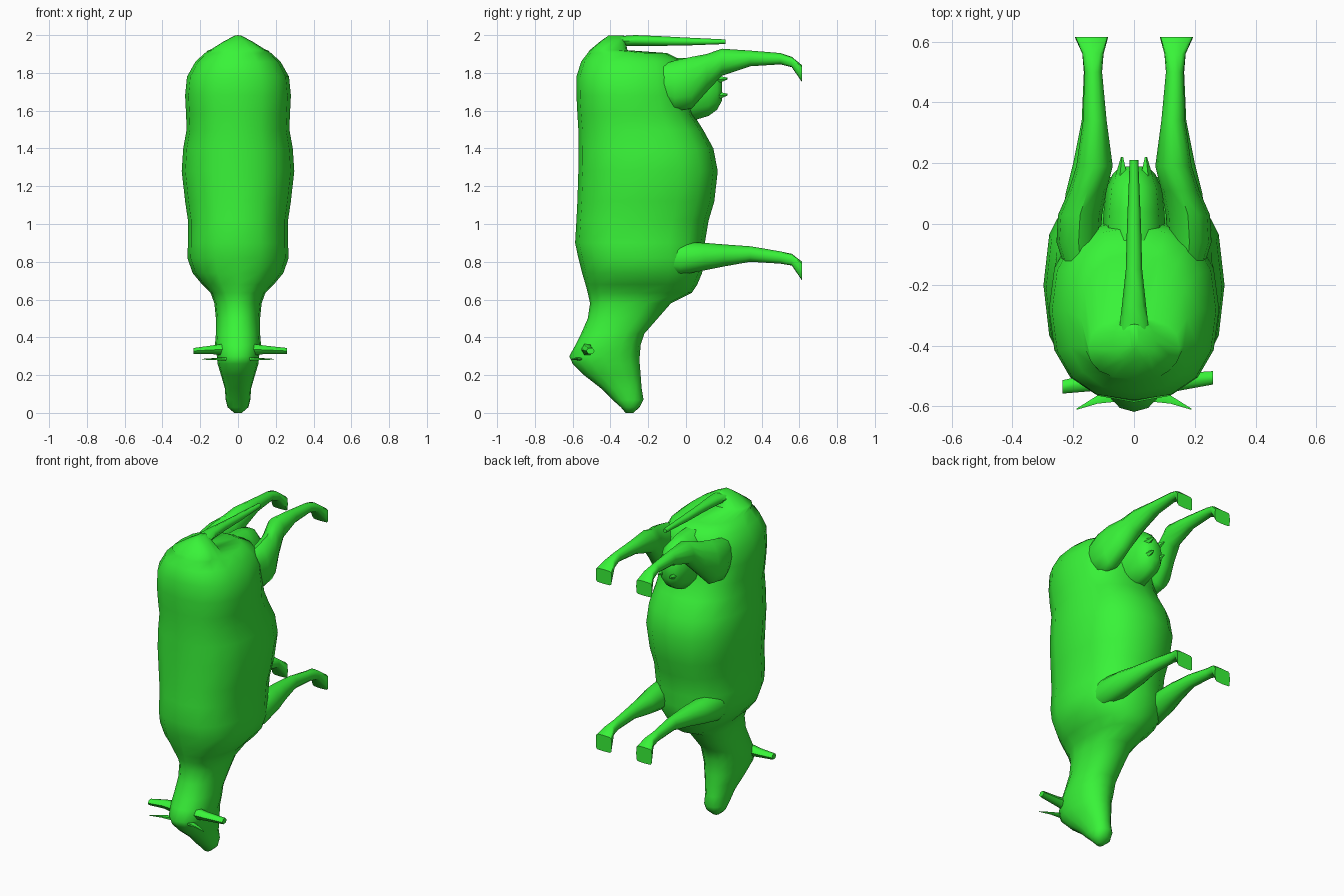
import bpy, bmesh, math

green = bpy.data.materials.new("green")
green.diffuse_color = (0.04, 0.90, 0.04, 1)


def sgn_pow(v, p):
    return math.copysign(abs(v) ** p, v)


def loft(name, axis, rings, sides=12, power=2.0, angle=60):
    """Rings are (t, a0, a1, b0, b1[, power]): position along axis, then extents across.
    axis 'z': a = x, b = y.  axis 'y': a = x, b = z.  axis 'x': a = y, b = z."""
    place = {"z": lambda t, a, b: (a, b, t),
             "y": lambda t, a, b: (a, t, b),
             "x": lambda t, a, b: (t, a, b)}[axis]
    bm = bmesh.new()
    loops = []
    for t, a0, a1, b0, b1, *own in rings:
        e = 2 / (own[0] if own else power)
        loop = []
        for i in range(sides):
            u = 2 * math.pi * i / sides
            a = (a0 + a1) / 2 + (a1 - a0) / 2 * sgn_pow(math.cos(u), e)
            b = (b0 + b1) / 2 + (b1 - b0) / 2 * sgn_pow(math.sin(u), e)
            loop.append(bm.verts.new(place(t, a, b)))
        loops.append(loop)
    for p, q in zip(loops, loops[1:]):
        for i in range(sides):
            j = (i + 1) % sides
            bm.faces.new((p[i], p[j], q[j], q[i]))
    bm.faces.new(loops[0])
    bm.faces.new(loops[-1])
    bmesh.ops.recalc_face_normals(bm, faces=bm.faces)
    me = bpy.data.meshes.new(name)
    bm.to_mesh(me)
    bm.free()
    ob = bpy.data.objects.new(name, me)
    bpy.context.collection.objects.link(ob)
    me.materials.append(green)
    bpy.context.view_layer.objects.active = ob
    ob.select_set(True)
    bpy.ops.object.shade_smooth_by_angle(angle=math.radians(angle))
    ob.select_set(False)
    return ob


def mirrored(ob):
    m = ob.modifiers.new("mirror", "MIRROR")
    m.use_axis[0] = True
    return ob


# head, neck, trunk and rump in one skin: z, half width, back y, belly y
head = [(0.0, 0.02, -0.32, -0.28), (0.03, 0.055, -0.345, -0.245),
        (0.07, 0.065, -0.39, -0.225), (0.13, 0.07, -0.45, -0.235),
        (0.20, 0.09, -0.54, -0.24), (0.26, 0.108, -0.60, -0.245),
        (0.30, 0.112, -0.618, -0.245), (0.36, 0.122, -0.585, -0.24),
        (0.42, 0.117, -0.555, -0.22), (0.50, 0.117, -0.52, -0.15),
        (0.58, 0.125, -0.508, -0.08)]
trunk = [(0.635, 0.145, -0.52, 0.03), (0.68, 0.19, -0.532, 0.06),
         (0.74, 0.24, -0.55, 0.085), (0.82, 0.268, -0.57, 0.10),
         (0.90, 0.265, -0.587, 0.10), (1.02, 0.265, -0.58, 0.12),
         (1.12, 0.28, -0.575, 0.15), (1.28, 0.298, -0.57, 0.168),
         (1.40, 0.29, -0.57, 0.145), (1.50, 0.272, -0.57, 0.09),
         (1.58, 0.275, -0.575, 0.04), (1.68, 0.28, -0.58, 0.02),
         (1.78, 0.27, -0.58, 0.01), (1.86, 0.225, -0.555, -0.01),
         (1.905, 0.175, -0.52, -0.10), (1.92, 0.15, -0.51, -0.31),
         (1.97, 0.07, -0.45, -0.32), (1.998, 0.015, -0.41, -0.33)]
loft("body", "z", [(z, -w, w, b, f, 2.2 if z < 0.6 else 2.4) for z, w, b, f in head + trunk], 16)

# tail
loft("tail", "y", [(-0.43, -0.07, 0.07, 1.93, 1.98), (-0.34, -0.048, 0.048, 1.94, 1.995),
                   (-0.27, -0.04, 0.04, 1.943, 2.0), (-0.15, -0.027, 0.027, 1.943, 1.995),
                   (0.0, -0.023, 0.023, 1.945, 1.987), (0.21, -0.014, 0.014, 1.953, 1.977)], 8)

# legs with roots buried in the trunk, square hooves pointing forward
mirrored(loft("hind_legs", "y", [
    (-0.20, 0.13, 0.21, 1.68, 1.82), (-0.06, 0.11, 0.255, 1.60, 1.865),
    (0.03, 0.105, 0.25, 1.61, 1.885), (0.11, 0.09, 0.215, 1.70, 1.90),
    (0.19, 0.07, 0.19, 1.785, 1.928), (0.34, 0.09, 0.168, 1.835, 1.918),
    (0.50, 0.105, 0.163, 1.845, 1.905), (0.56, 0.10, 0.17, 1.83, 1.885, 3),
    (0.615, 0.085, 0.195, 1.75, 1.84, 6)], 12, angle=45))
mirrored(loft("front_legs", "y", [
    (-0.16, 0.13, 0.22, 0.75, 0.87), (-0.03, 0.10, 0.24, 0.73, 0.905),
    (0.10, 0.085, 0.225, 0.755, 0.90), (0.20, 0.085, 0.20, 0.775, 0.892),
    (0.34, 0.10, 0.172, 0.80, 0.882), (0.50, 0.11, 0.165, 0.79, 0.855),
    (0.56, 0.105, 0.17, 0.78, 0.842, 3), (0.615, 0.085, 0.195, 0.70, 0.80, 6)], 12, angle=45))

# udder and teats
loft("udder", "y", [(-0.12, -0.11, 0.11, 1.55, 1.89), (0.04, -0.10, 0.10, 1.54, 1.885),
                    (0.12, -0.09, 0.09, 1.565, 1.865), (0.165, -0.07, 0.07, 1.60, 1.81),
                    (0.19, -0.045, 0.045, 1.65, 1.77)], 10)
for z in (1.68, 1.765):
    mirrored(loft("teats", "y", [(0.13, 0.01, 0.07, z - 0.04, z + 0.03),
                                 (0.22, 0.035, 0.043, z, z + 0.01)], 5))

# ears and horns, the head is turned a little
for side, tip, y in ((1, 0.26, -0.51), (-1, 0.235, -0.54)):
    loft("ear", "x", [(side * 0.08, -0.555, -0.49, 0.30, 0.37), (side * 0.14, -0.55, -0.492, 0.308, 0.36),
                      (side * tip, y - 0.018, y + 0.026, 0.31, 0.346)], 6)
mirrored(loft("horns", "x", [(0.06, -0.59, -0.535, 0.275, 0.297),
                             (0.12, -0.594, -0.564, 0.279, 0.291),
                             (0.19, -0.612, -0.608, 0.282, 0.286)], 5))
